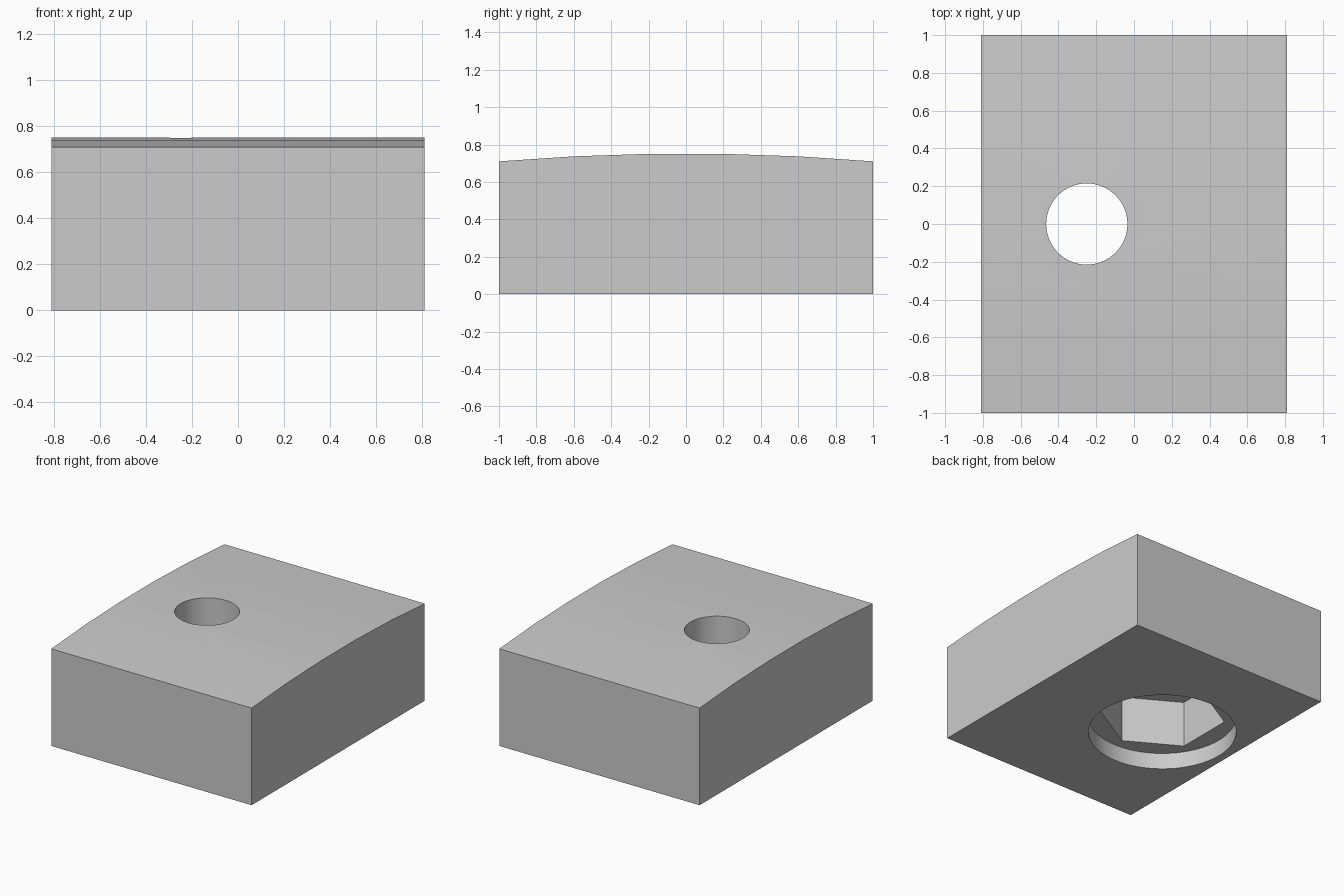
import bpy
import bmesh
from math import cos, sin, pi, radians

cube = bpy.data.objects.get("Cube")
if cube:
    bpy.data.objects.remove(cube, do_unlink=True)

HALF_X, HALF_Y = 0.81, 1.0
CROWN, EDGE = 0.75, 0.71
HOLE_X = -0.25

grey = bpy.data.materials.new("plain grey")
grey.use_nodes = True
grey.diffuse_color = (0.6, 0.6, 0.6, 1)
grey.node_tree.nodes["Principled BSDF"].inputs["Base Color"].default_value = (0.6, 0.6, 0.6, 1)


def extrude(name, outline, direction):
    """Solid made by extruding a closed outline of 3D points."""
    bm = bmesh.new()
    face = bm.faces.new([bm.verts.new(p) for p in outline])
    moved = bmesh.ops.extrude_face_region(bm, geom=[face], use_keep_orig=True)["geom"]
    bmesh.ops.translate(bm, vec=direction,
                        verts=[v for v in moved if isinstance(v, bmesh.types.BMVert)])
    bmesh.ops.recalc_face_normals(bm, faces=bm.faces)
    mesh = bpy.data.meshes.new(name)
    bm.to_mesh(mesh)
    bm.free()
    mesh.materials.append(grey)
    obj = bpy.data.objects.new(name, mesh)
    bpy.context.collection.objects.link(obj)
    return obj


def prism(name, sides, radius, top):
    """Upright cutter, starting below the base, with a corner on the y axis."""
    ring = [(HOLE_X + radius * sin(2 * pi * i / sides),
             radius * cos(2 * pi * i / sides), -0.1) for i in range(sides)]
    return extrude(name, ring, (0, 0, top + 0.1))


# Block with a gently crowned, five-facet top
def crown_height(y):
    return CROWN - (CROWN - EDGE) * (y * y - 0.04) / 0.96


ys = (1, 0.6, 0.2, -0.2, -0.6, -1)
profile = [(-HALF_X, -HALF_Y, 0), (-HALF_X, HALF_Y, 0)]
profile += [(-HALF_X, y, crown_height(y)) for y in ys]
block = extrude("block", profile, (2 * HALF_X, 0, 0))

# Through hole, hexagonal pocket and round counterbore
cutters = [
    prism("through_hole_cutter", 64, 0.215, 1.0),
    prism("hex_pocket_cutter", 6, 0.425, 0.46),
    prism("counterbore_cutter", 64, 0.5, 0.12),
]
bpy.ops.object.select_all(action='DESELECT')
bpy.context.view_layer.objects.active = block
block.select_set(True)
for cutter in cutters:
    cutter.hide_render = True
    cut = block.modifiers.new(cutter.name, 'BOOLEAN')
    cut.operation = 'DIFFERENCE'
    cut.solver = 'EXACT'
    cut.object = cutter
    bpy.ops.object.modifier_apply(modifier=cut.name)
    bpy.data.objects.remove(cutter, do_unlink=True)

bpy.ops.object.shade_smooth_by_angle(angle=radians(30))
